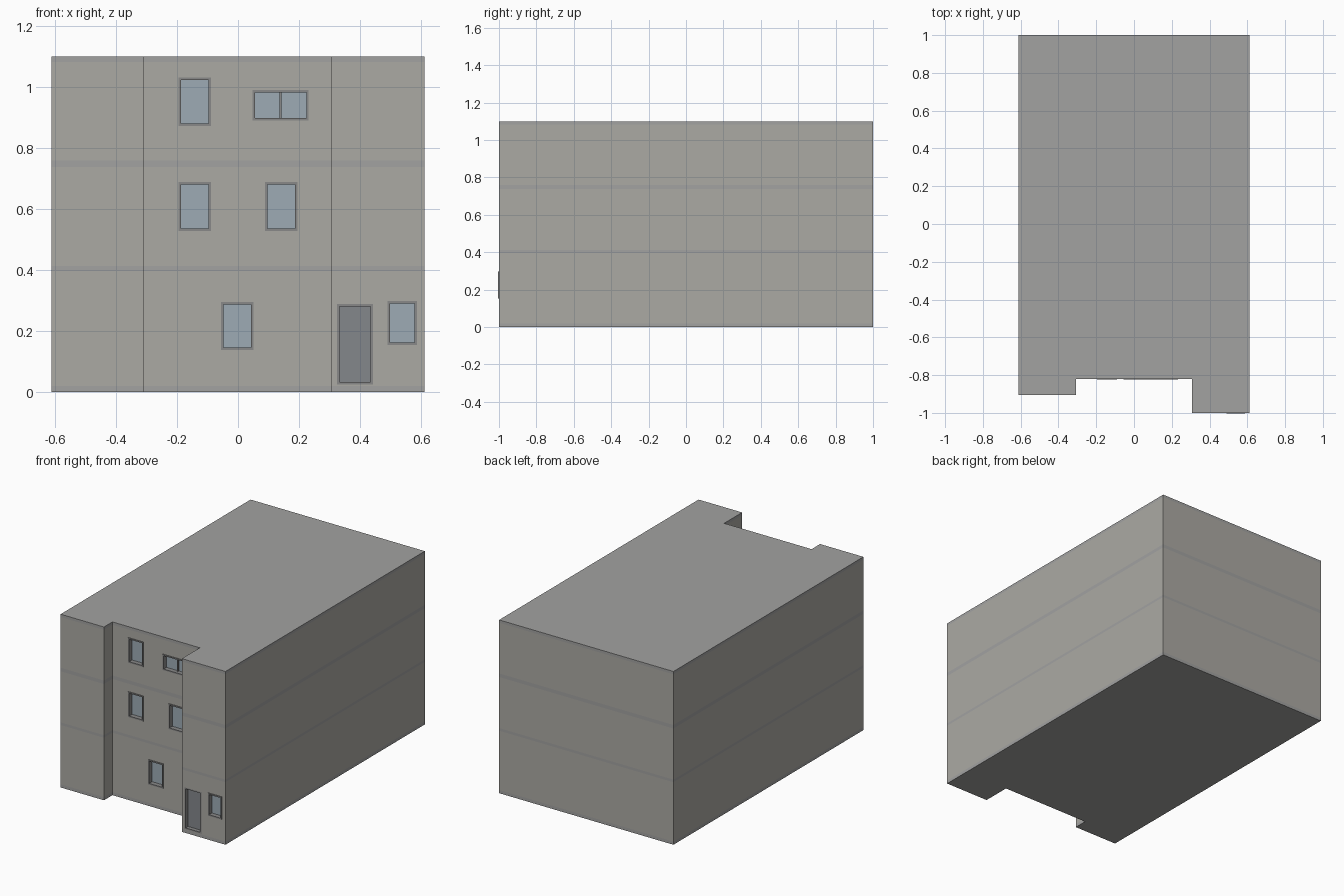
import bpy, bmesh

if "Cube" in bpy.data.objects:
    bpy.data.objects.remove(bpy.data.objects["Cube"])

def material(name, rgb):
    m = bpy.data.materials.new(name)
    m.diffuse_color = (*rgb, 1)
    m.use_nodes = True
    m.node_tree.nodes["Principled BSDF"].inputs["Base Color"].default_value = m.diffuse_color
    return m

WALL = material("warm_grey", (0.41, 0.40, 0.37))
SLAB = material("slab_grey", (0.36, 0.36, 0.355))
FRAME = material("frame_grey", (0.25, 0.25, 0.25))
GLASS = material("glass_blue", (0.34, 0.41, 0.46))
DOOR = material("door_grey", (0.23, 0.245, 0.26))

# stepped footprint: left bay, recessed centre, projecting right bay
PLAN = [(-.612, 1), (-.612, -.905), (-.308, -.905), (-.308, -.82),
        (.306, -.82), (.306, -1), (.612, -1), (.612, 1)]

def finish(bm, name, mat):
    bmesh.ops.recalc_face_normals(bm, faces=bm.faces)
    me = bpy.data.meshes.new(name)
    bm.to_mesh(me)
    bm.free()
    ob = bpy.data.objects.new(name, me)
    bpy.context.collection.objects.link(ob)
    if mat:
        me.materials.append(mat)
    return ob

def prism(name, z0, z1, mat):
    bm = bmesh.new()
    f = bm.faces.new([bm.verts.new((x, y, z0)) for x, y in PLAN])
    top = bmesh.ops.extrude_face_region(bm, geom=[f])["geom"]
    bmesh.ops.translate(bm, vec=(0, 0, z1 - z0),
                        verts=[v for v in top if isinstance(v, bmesh.types.BMVert)])
    return finish(bm, name, mat)

def boxes(name, spans, mat):
    bm = bmesh.new()
    for x0, x1, y0, y1, z0, z1 in spans:
        for v in bmesh.ops.create_cube(bm, size=1)["verts"]:
            v.co = (x0 + (v.co.x + .5) * (x1 - x0), y0 + (v.co.y + .5) * (y1 - y0),
                    z0 + (v.co.z + .5) * (z1 - z0))
    return finish(bm, name, mat)

# floor slabs and the storeys between them
levels = [(0, .02), (.397, .413), (.738, .76), (1.082, 1.10)]
for i, (a, b) in enumerate(levels):
    prism("roof_slab" if i == 3 else f"floor_slab_{i}", a, b, SLAB)
storeys = [prism(f"storey_{i}", levels[i][1], levels[i + 1][0], WALL) for i in range(3)]

DEPTH, T = .035, .008

def opening(name, storey, x0, x1, z0, z1, y, panel_mat, proud=.004, mullion=False):
    # recess cut into the wall
    cutter = boxes(name + "_cutter", [(x0, x1, y - .05, y + DEPTH, z0, z1)], None)
    cutter.hide_render = True
    cutter.hide_set(True)
    mod = storeys[storey].modifiers.new(name, 'BOOLEAN')
    mod.operation, mod.solver, mod.object = 'DIFFERENCE', 'EXACT', cutter
    # surround and set-back panel
    ya, yb = y - proud, y + DEPTH
    bars = [(x0, x0 + T, ya, yb, z0, z1), (x1 - T, x1, ya, yb, z0, z1),
            (x0 + T, x1 - T, ya, yb, z0, z0 + T), (x0 + T, x1 - T, ya, yb, z1 - T, z1)]
    if mullion:
        c = (x0 + x1) / 2
        bars.append((c - .003, c + .003, y + .015, yb, z0 + T, z1 - T))
    boxes(name + "_frame", bars, FRAME)
    boxes(name + "_panel", [(x0 + T, x1 - T, y + .025, yb, z0 + T, z1 - T)], panel_mat)

# windows and entrance
opening("ground_window", 0, -.055, .051, .138, .295, -.82, GLASS)
opening("side_window", 0, .491, .587, .154, .298, -1, GLASS)
opening("front_door", 0, .325, .443, .024, .288, -1, DOOR, proud=0)
opening("middle_left_window", 1, -.195, -.089, .528, .688, -.82, GLASS)
opening("middle_right_window", 1, .088, .195, .528, .688, -.82, GLASS)
opening("top_left_window", 2, -.195, -.089, .873, 1.031, -.82, GLASS)
opening("top_wide_window", 2, .047, .232, .891, .991, -.82, GLASS, mullion=True)
